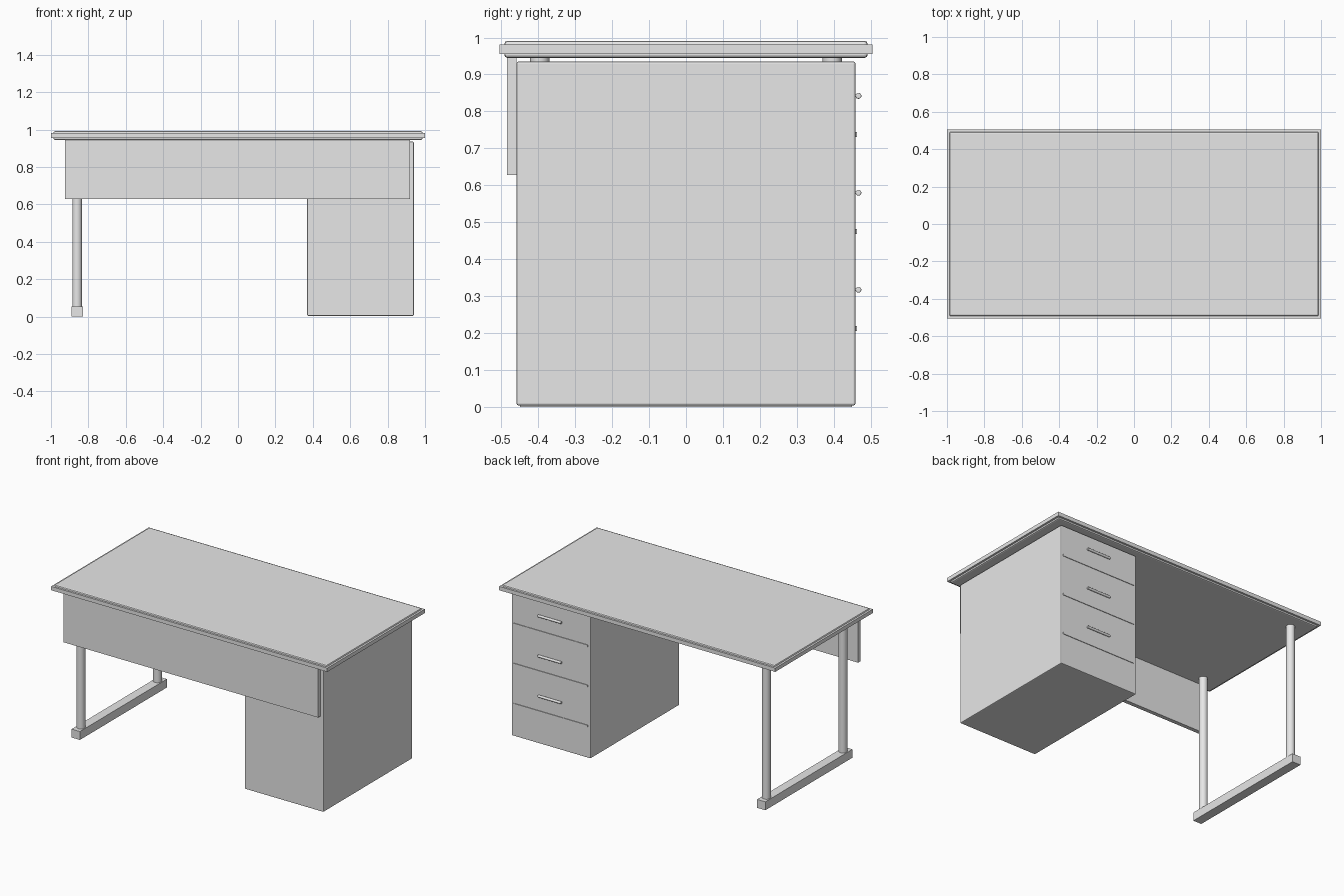
import bpy
from math import radians

cube = bpy.data.objects.get("Cube")
if cube:
    bpy.data.objects.remove(cube, do_unlink=True)

# One plain grey for the whole desk
grey = bpy.data.materials.new("light_grey")
grey.use_nodes = True
colour = (0.8, 0.8, 0.8, 1)
grey.diffuse_color = colour
grey.node_tree.nodes["Principled BSDF"].inputs["Base Color"].default_value = colour


def finish(obj, name, bevel, segments):
    obj.name = name
    obj.data.materials.append(grey)
    if bevel:
        mod = obj.modifiers.new("soft_edge", 'BEVEL')
        mod.width = bevel
        mod.segments = segments
        mod.limit_method = 'ANGLE'
    return obj


def box(name, low, high, bevel=0, segments=2):
    """Box between two opposite corners."""
    bpy.ops.mesh.primitive_cube_add(
        size=1, location=[(a + b) / 2 for a, b in zip(low, high)])
    obj = bpy.context.object
    obj.scale = [b - a for a, b in zip(low, high)]
    bpy.ops.object.transform_apply(location=False, rotation=False, scale=True)
    return finish(obj, name, bevel, segments)


def rod(name, centre, radius, length, rotation=(0, 0, 0), bevel=0):
    """Smooth cylinder, along z unless rotated."""
    bpy.ops.mesh.primitive_cylinder_add(
        vertices=32, radius=radius, depth=length, location=centre, rotation=rotation)
    bpy.ops.object.shade_smooth_by_angle(angle=radians(40))
    return finish(bpy.context.object, name, bevel, 3)


# Table top: bevelled board inside a wider edge band
box("top_board", (-0.987, -0.492, 0.945), (0.987, 0.492, 0.991), 0.008)
box("top_edge_band", (-1, -0.505, 0.956), (1, 0.505, 0.981))

# Front panel
box("front_panel", (-0.925, -0.485, 0.628), (0.92, -0.459, 0.946))

# Drawer cabinet
box("drawer_cabinet", (0.37, -0.459, 0.004), (0.94, 0.459, 0.935), 0.005)

# Drawers: a handle and a thin divider each
for i, name in enumerate(("top", "middle", "bottom")):
    z = 0.842 - i * 0.2625
    rod(name + "_drawer_handle", (0.66, 0.467, z), 0.008, 0.17,
        (0, radians(90), 0), 0.003)
    box(name + "_drawer_divider", (0.39, 0.45, z - 0.112), (0.925, 0.463, z - 0.098))

# Leg frame: two posts on a floor bar
for name, y in (("front", -0.396), ("back", 0.396)):
    rod(name + "_leg", (-0.86, y, 0.5), 0.026, 0.9)
box("foot_bar", (-0.89, -0.45, 0), (-0.83, 0.45, 0.055))
